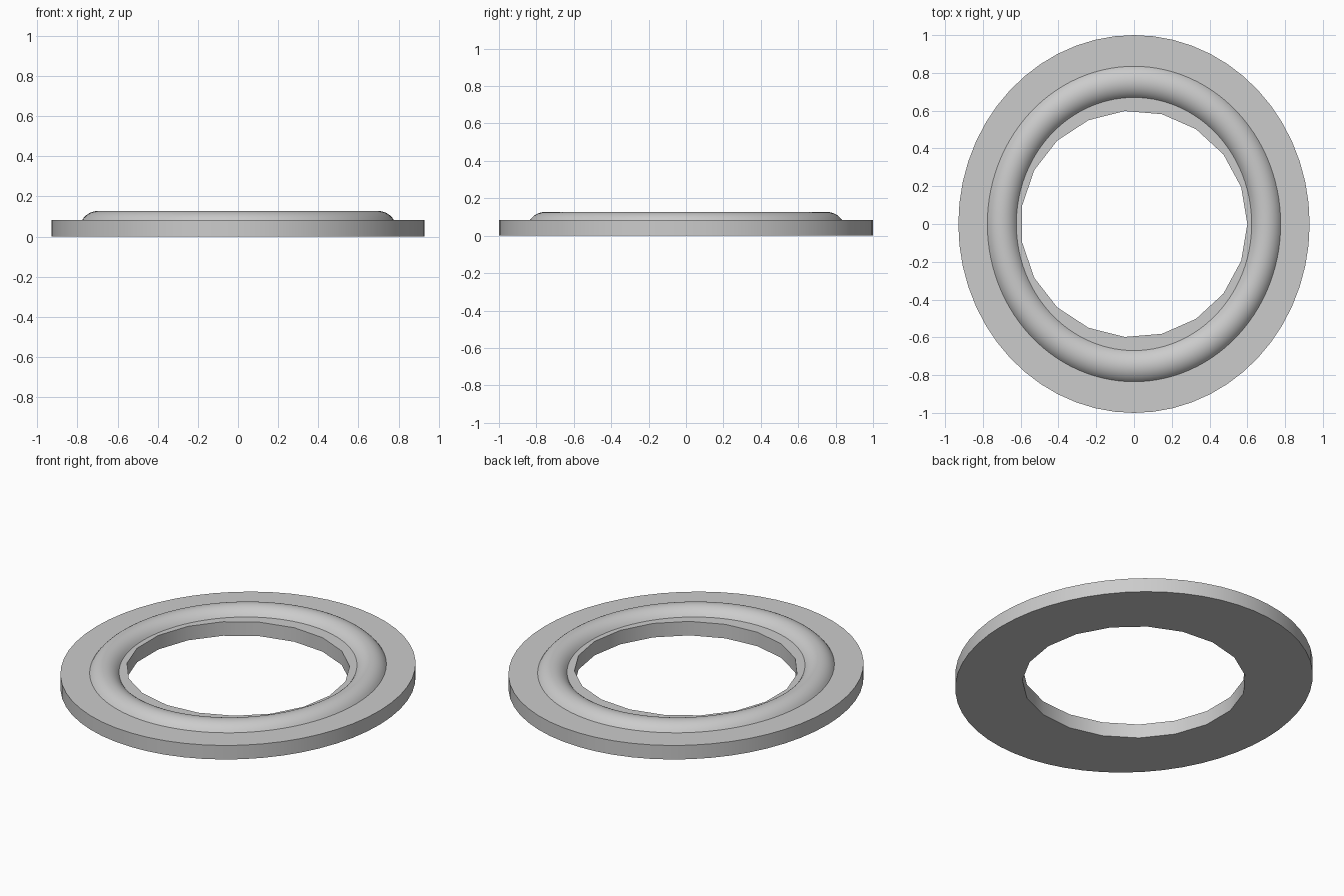
import bpy, bmesh
from math import sin, cos, pi, asin, radians

default = bpy.data.objects.get("Cube")
if default:
    bpy.data.objects.remove(default, do_unlink=True)

SQUASH = 0.93       # the outline is slightly narrower across x
THICK = 0.083       # slab thickness
RISE = 0.044        # height of the raised bead above the slab
MID, HALF = 0.7525, 0.0825   # bead centre radius and half width

grey = bpy.data.materials.new("plain grey")
grey.use_nodes = True
colour = (0.6, 0.6, 0.6, 1)
grey.diffuse_color = colour
grey.node_tree.nodes["Principled BSDF"].inputs["Base Color"].default_value = colour


def finish(bm, name):
    bmesh.ops.recalc_face_normals(bm, faces=bm.faces)
    mesh = bpy.data.meshes.new(name)
    bm.to_mesh(mesh)
    bm.free()
    mesh.materials.append(grey)
    obj = bpy.data.objects.new(name, mesh)
    bpy.context.collection.objects.link(obj)
    bpy.ops.object.select_all(action='DESELECT')
    obj.select_set(True)
    bpy.context.view_layer.objects.active = obj
    bpy.ops.object.shade_smooth_by_angle(angle=radians(35))
    return obj


def loop(bm, count, rx, ry):
    verts = [bm.verts.new((rx * cos(2 * pi * i / count), ry * sin(2 * pi * i / count), 0))
             for i in range(count)]
    return [bm.edges.new((verts[i], verts[(i + 1) % count])) for i in range(count)]


# Flat oval slab with a coarse round hole
bm = bmesh.new()
edges = loop(bm, 56, SQUASH, 1) + loop(bm, 19, 0.6, 0.6)
bmesh.ops.triangle_fill(bm, edges=edges, use_beauty=True, use_dissolve=False)
ext = bmesh.ops.extrude_face_region(bm, geom=bm.faces[:], use_keep_orig=True)
top = [v for v in ext["geom"] if isinstance(v, bmesh.types.BMVert)]
bmesh.ops.translate(bm, vec=(0, 0, THICK), verts=top)
finish(bm, "base_slab")

# Rounded bead: a shallow arc swept round the oval
bm = bmesh.new()
radius = (HALF ** 2 + RISE ** 2) / (2 * RISE)
spread = asin(HALF / radius)
STEPS, SEGMENTS = 14, 112
arc = []
for i in range(STEPS + 1):
    a = spread * (2 * i / STEPS - 1)
    arc.append(bm.verts.new((MID + radius * sin(a), 0, THICK + RISE - radius * (1 - cos(a)))))
profile = [bm.edges.new(pair) for pair in zip(arc, arc[1:])]
bmesh.ops.spin(bm, geom=arc + profile, cent=(0, 0, 0), axis=(0, 0, 1),
               angle=2 * pi, steps=SEGMENTS, use_merge=True)
bmesh.ops.remove_doubles(bm, verts=bm.verts, dist=0.0001)
bmesh.ops.scale(bm, vec=(SQUASH, 1, 1), verts=bm.verts)
bead = finish(bm, "raised_bead")
# Open sheet: make sure its faces point up
if sum(p.normal.z for p in bead.data.polygons) < 0:
    bead.data.flip_normals()
